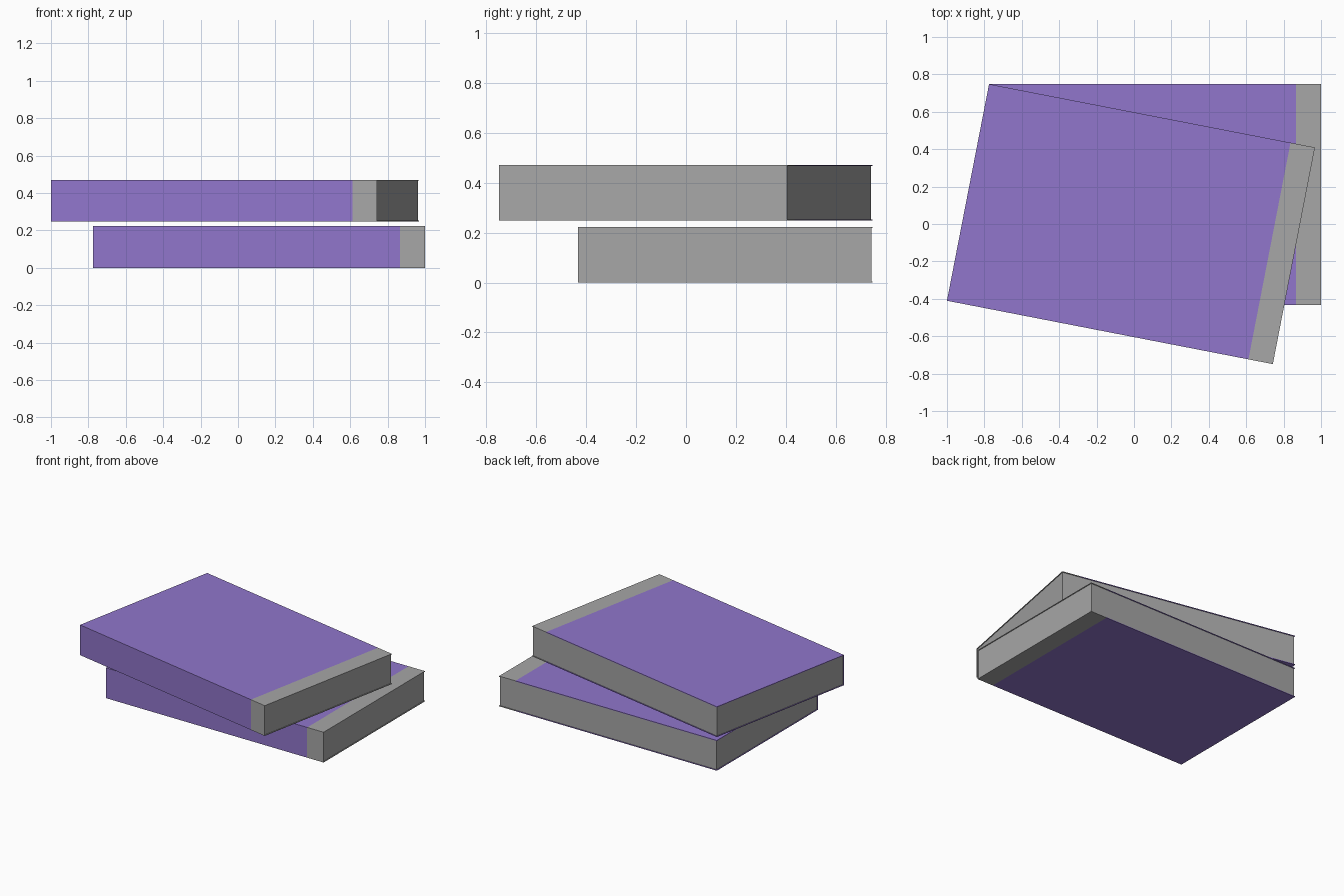
import bpy, bmesh, math

if "Cube" in bpy.data.objects:
    bpy.data.objects.remove(bpy.data.objects["Cube"])

W, D, H = 1.775, 1.18, 0.223     # book length, depth, thickness
T, INSET = 0.005, 0.005          # cover thickness, page inset
BAND = 0.133                     # width of the grey end band
CORNER = (-0.775, 0.748)         # shared back left corner of both books


def material(name, rgb):
    m = bpy.data.materials.new(name)
    m.diffuse_color = (*rgb, 1)
    m.use_nodes = True
    m.node_tree.nodes["Principled BSDF"].inputs["Base Color"].default_value = m.diffuse_color
    return m


purple = material("purple cover", (0.282, 0.181, 0.604))
grey = material("grey pages", (0.385, 0.385, 0.385))


def add_object(name, bm, mats, z, angle):
    bmesh.ops.recalc_face_normals(bm, faces=bm.faces)
    me = bpy.data.meshes.new(name)
    bm.to_mesh(me)
    bm.free()
    for m in mats:
        me.materials.append(m)
    ob = bpy.data.objects.new(name, me)
    ob.location = (*CORNER, z)
    ob.rotation_euler.z = angle
    bpy.context.collection.objects.link(ob)


def book(name, z, angle):
    # cover: thin C-shaped profile with the spine at the front, open at the back
    bm = bmesh.new()
    profile = [(0, 0), (-D, 0), (-D, H), (0, H),
               (0, H - T), (-D + T, H - T), (-D + T, T), (0, T)]
    face = bm.faces.new([bm.verts.new((0, y, h)) for y, h in profile])
    ext = bmesh.ops.extrude_face_region(bm, geom=[face])
    moved = [v for v in ext["geom"] if isinstance(v, bmesh.types.BMVert)]
    bmesh.ops.translate(bm, vec=(W, 0, 0), verts=moved)
    # cut the grey band at the right end
    bmesh.ops.bisect_plane(bm, geom=bm.verts[:] + bm.edges[:] + bm.faces[:],
                           plane_co=(W - BAND, 0, 0), plane_no=(1, 0, 0))
    for f in bm.faces:
        f.material_index = int(f.calc_center_median().x > W - BAND)
    add_object(name + "_cover", bm, [purple, grey], z, angle)

    # page block, slightly recessed on its three open sides
    bm = bmesh.new()
    bmesh.ops.create_cube(bm, size=1)
    bmesh.ops.scale(bm, vec=(W - 2 * INSET, D - INSET - T, H - 2 * T), verts=bm.verts)
    bmesh.ops.translate(bm, vec=(W / 2, (T - INSET - D) / 2, H / 2), verts=bm.verts)
    add_object(name + "_pages", bm, [grey], z, angle)


book("lower_book", 0, 0)
book("upper_book", 0.248, math.radians(-11))
